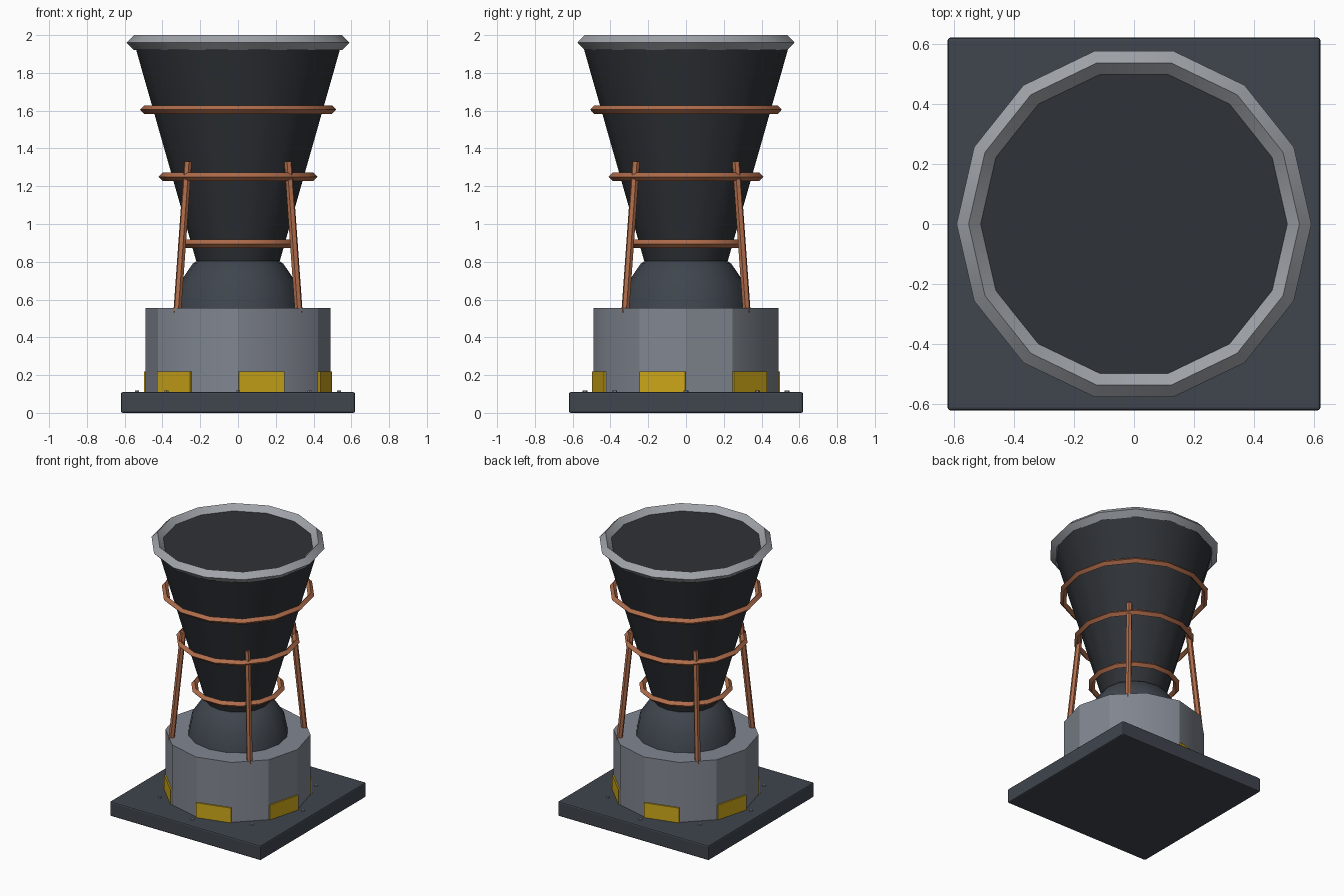
import bpy, math
from mathutils import Vector

if "Cube" in bpy.data.objects:
    bpy.data.objects.remove(bpy.data.objects["Cube"])


def mat(name, rgb):
    m = bpy.data.materials.new(name)
    m.diffuse_color = (*rgb, 1)
    m.use_nodes = True
    m.node_tree.nodes["Principled BSDF"].inputs["Base Color"].default_value = m.diffuse_color
    return m


DARK = mat("dark_steel", (0.05, 0.06, 0.075))
BELL = mat("charred_bell", (0.028, 0.032, 0.038))
GREY = mat("grey_metal", (0.22, 0.24, 0.28))
LIGHT = mat("light_metal", (0.35, 0.37, 0.40))
COPPER = mat("copper", (0.43, 0.15, 0.07))
YELLOW = mat("yellow_paint", (0.60, 0.38, 0.01))


def finish(name, m, smooth=True):
    o = bpy.context.object
    o.name = name
    o.data.materials.append(m)
    if smooth:
        bpy.ops.object.shade_smooth_by_angle(angle=math.radians(30))
    return o


def box(name, size, loc, m, rot=0.0, bevel=0.0):
    bpy.ops.mesh.primitive_cube_add(size=1, location=loc, rotation=(0, 0, rot))
    bpy.context.object.scale = size
    bpy.ops.object.transform_apply(location=False, rotation=False, scale=True)
    o = finish(name, m, False)
    if bevel:
        b = o.modifiers.new("bevel", 'BEVEL')
        b.width = bevel
        b.segments = 2


def lathe(name, profile, sides, m):
    # closed solid of revolution from (radius, z) points, bottom to top
    verts, faces = [], []
    for r, z in profile:
        for i in range(sides):
            a = 2 * math.pi * i / sides
            verts.append((r * math.cos(a), r * math.sin(a), z))
    for k in range(len(profile) - 1):
        for i in range(sides):
            j = (i + 1) % sides
            faces.append((k * sides + i, k * sides + j,
                          (k + 1) * sides + j, (k + 1) * sides + i))
    faces.append(tuple(reversed(range(sides))))
    faces.append(tuple(range(len(verts) - sides, len(verts))))
    me = bpy.data.meshes.new(name)
    me.from_pydata(verts, [], faces)
    o = bpy.data.objects.new(name, me)
    bpy.context.collection.objects.link(o)
    bpy.ops.object.select_all(action='DESELECT')
    o.select_set(True)
    bpy.context.view_layer.objects.active = o
    return finish(name, m)


def ring(name, radius, minor, z, m):
    bpy.ops.mesh.primitive_torus_add(major_radius=radius, minor_radius=minor,
                                     major_segments=14, minor_segments=4,
                                     location=(0, 0, z))
    return finish(name, m)


def rod(name, p, q, r, sides, m):
    p, q = Vector(p), Vector(q)
    d = q - p
    bpy.ops.mesh.primitive_cylinder_add(vertices=sides, radius=r, depth=d.length,
                                        location=(p + q) / 2,
                                        rotation=d.to_track_quat('Z', 'Y').to_euler())
    return finish(name, m)


# square base plate and round pedestal
box("base_plate", (1.24, 1.24, 0.11), (0, 0, 0.055), DARK, bevel=0.01)
lathe("pedestal", [(0.49, 0.105), (0.49, 0.555)], 12, GREY)

# bolts on the plate
for i in range(8):
    a = i * math.pi / 4
    x, y = 0.535 * math.cos(a), 0.535 * math.sin(a)
    rod(f"bolt_{i}", (x, y, 0.10), (x, y, 0.118), 0.013, 6, GREY)

# yellow panels on every other pedestal face
for i in range(6):
    a = math.radians(-75 + 60 * i)
    box(f"hazard_panel_{i}", (0.02, 0.25, 0.11),
        (0.473 * math.cos(a), 0.473 * math.sin(a), 0.165), YELLOW, a)

# chamber dome, nozzle bell and rim
lathe("chamber_dome", [(0.34, 0.55), (0.314, 0.68), (0.24, 0.79), (0.13, 0.864)], 16, DARK)
lathe("nozzle_bell", [(0.22, 0.80), (0.55, 1.96)], 16, BELL)
ring("nozzle_rim", 0.55, 0.04, 1.96, LIGHT)

# cooling rings around the bell
for i, (r, z) in enumerate([(0.297, 0.895), (0.398, 1.25), (0.498, 1.605)]):
    ring(f"cooling_ring_{i}", r, 0.022, z, COPPER)

# four leaning feed pipes
for i, (sx, sy) in enumerate([(1, 1), (-1, 1), (-1, -1), (1, -1)]):
    rod(f"feed_pipe_{i}", (0.322 * sx, 0.322 * sy, 0.53),
        (0.265 * sx, 0.265 * sy, 1.33), 0.021, 6, COPPER)
